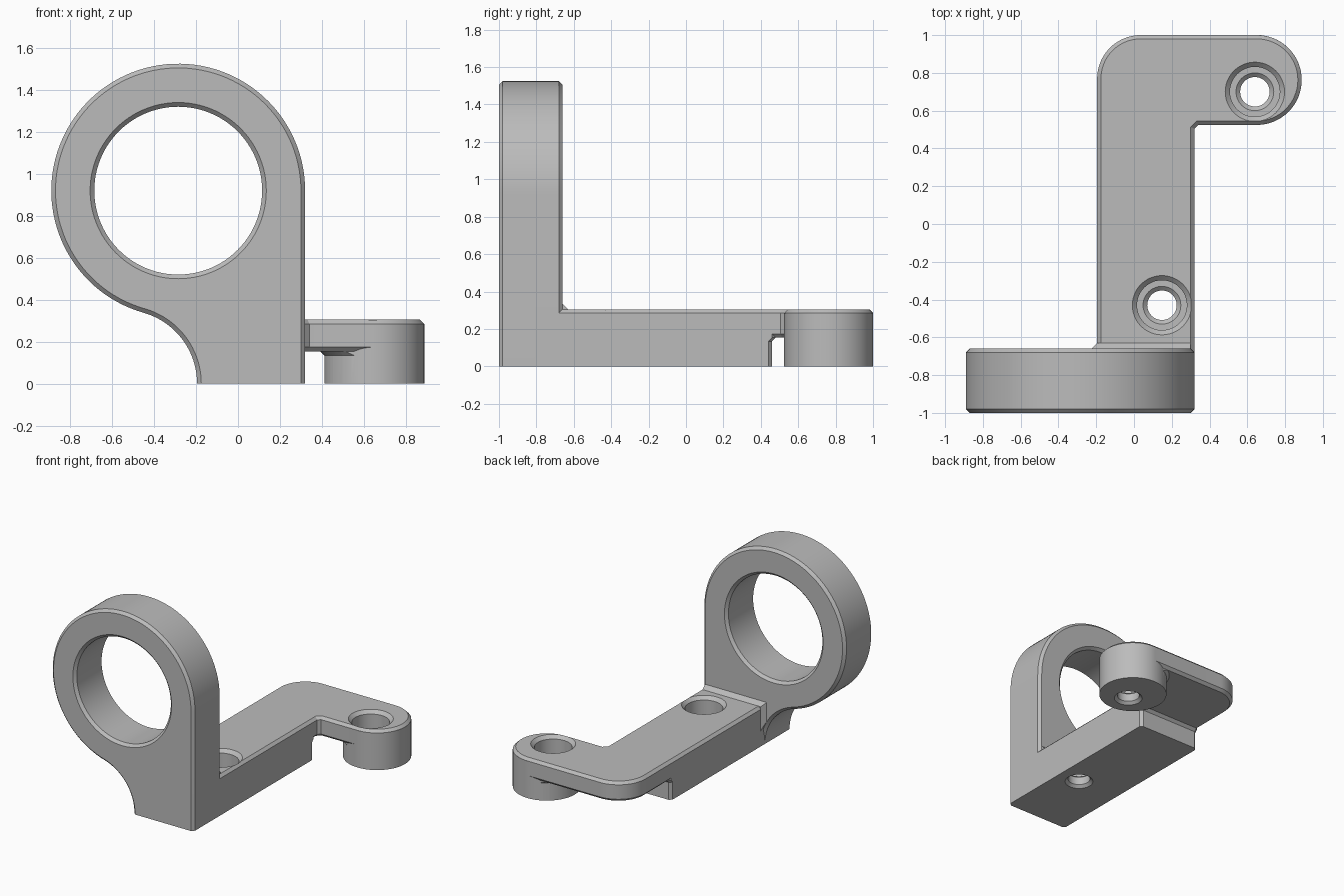
import bpy, bmesh
from math import sin, cos, pi, atan2
from mathutils import Vector

if "Cube" in bpy.data.objects:
    bpy.data.objects.remove(bpy.data.objects["Cube"])

LEFT, RIGHT = -0.195, 0.32          # sides of the arm
TOP, UNDER, C = 0.305, 0.154, 0.02  # slab top, slab underside, chamfer
FRONT, BACK = -1.0, -0.66           # faces of the ring plate
R, RING_Z = 0.605, 0.92
RING_X = RIGHT - R
BOSS, BOSS_R = (0.65, 0.7625), 0.2375


def arc(cx, cy, r, a, b, n):
    return [(cx + r * cos(a + (b - a) * i / n), cy + r * sin(a + (b - a) * i / n))
            for i in range(n + 1)]


def circle(cx, cy, r, n=64):
    return arc(cx, cy, r, 0, 2 * pi, n)[:-1]


def box(x0, y0, x1, y1):
    return [(x0, y0), (x1, y0), (x1, y1), (x0, y1)]


def inset(pts, d):
    """Move a counter-clockwise outline inwards by d with mitred corners."""
    out = []
    for i, p in enumerate(pts):
        p, a, b = Vector(p), Vector(pts[i - 1]), Vector(pts[(i + 1) % len(pts)])
        e, f = (p - a).normalized(), (b - p).normalized()
        n, m = Vector((e.y, -e.x)), Vector((f.y, -f.x))
        out.append(tuple(p - (n + m) * d / (1 + n.dot(m))))
    return out


def loft(name, levels, upright=False):
    """Solid through (height, outline) levels, along z or, if upright, along y."""
    bm = bmesh.new()
    loops = [[bm.verts.new((u, h, v) if upright else (u, v, h)) for u, v in pts]
             for h, pts in levels]
    for lo, hi in zip(loops, loops[1:]):
        for i in range(len(lo)):
            bm.faces.new((lo[i - 1], lo[i], hi[i], hi[i - 1]))
    bm.faces.new(loops[0])
    bm.faces.new(loops[-1])
    bmesh.ops.recalc_face_normals(bm, faces=bm.faces)
    mesh = bpy.data.meshes.new(name)
    bm.to_mesh(mesh)
    bm.free()
    ob = bpy.data.objects.new(name, mesh)
    bpy.context.collection.objects.link(ob)
    return ob


def combine(target, other, operation):
    mod = target.modifiers.new(operation.title(), 'BOOLEAN')
    mod.operation, mod.solver, mod.object = operation, 'EXACT', other
    bpy.context.view_layer.objects.active = target
    bpy.ops.object.modifier_apply(modifier=mod.name)
    bpy.data.objects.remove(other)


def chamfered(name, lo, hi, pts, upright=False):
    small = inset(pts, C)
    return loft(name, [(lo, small), (lo + C, pts), (hi - C, pts), (hi, small)], upright)


# Ring plate: round head, straight right side, concave foot on the left
foot_r = ((RING_X - LEFT) ** 2 + RING_Z ** 2 - R ** 2) / (2 * (R + LEFT - RING_X))
foot_x = LEFT - foot_r
t = atan2(RING_Z, RING_X - foot_x)
ring_pts = ([(LEFT, -0.1), (RIGHT, -0.1)]
            + arc(RING_X, RING_Z, R, 0, t + pi, 80)
            + arc(foot_x, 0, foot_r, t, 0, 24)[1:])
bracket = chamfered("ring_bracket", FRONT, BACK, ring_pts, True)
ground_cut = loft("ground_cutter", [(-0.5, box(-2, -2, 2, 2)), (0, box(-2, -2, 2, 2))])
combine(bracket, ground_cut, 'DIFFERENCE')

# Lower arm block, flaring into the slab underside at its back end
def block(y):
    return [(LEFT, -0.8), (RIGHT, -0.8), (RIGHT, y - C), (RIGHT - C, y),
            (LEFT + C, y), (LEFT, y - C)]


arm_block = loft("arm_block", [(0, block(0.46)), (UNDER - C, block(0.46)),
                               (UNDER, block(0.48)), (0.28, block(0.48))])

# L-shaped top slab with rounded end and corner
edge = BOSS[1] - BOSS_R
corner = 0.23
slab_pts = ([(LEFT, -0.8), (RIGHT, -0.8), (RIGHT, edge - C), (RIGHT + C, edge)]
            + arc(*BOSS, BOSS_R, -pi / 2, pi / 2, 32)
            + arc(LEFT + corner, 1 - corner, corner, pi / 2, pi, 20))
slab = chamfered("top_slab", UNDER, TOP, slab_pts)

# Round boss under the slab end, with a flared collar where they meet
boss_ring = circle(*BOSS, BOSS_R + 0.0005)
boss = loft("boss", [(0, boss_ring), (TOP - C, boss_ring)])
collar_wide = circle(*BOSS, BOSS_R + C)
collar = loft("boss_collar", [(0.1, circle(*BOSS, BOSS_R - 0.01)),
                              (UNDER - C, circle(*BOSS, BOSS_R)),
                              (UNDER, collar_wide), (0.2, collar_wide)])
small = inset(slab_pts, C)
combine(collar, loft("collar_limit", [(-0.1, small), (0.5, small)]), 'INTERSECT')

# Sloped joint between the ring plate and the arm
wide = box(LEFT - 0.03, 0.05, RIGHT + 0.03, TOP + 0.03)
joint = loft("arm_joint", [(-0.8, wide), (BACK, wide),
                           (BACK + 0.03, box(LEFT, 0.05, RIGHT, TOP))], True)
small = inset(ring_pts, C)
combine(joint, loft("joint_limit", [(-0.9, small), (-0.5, small)], True), 'INTERSECT')

for part in (arm_block, slab, boss, collar, joint):
    combine(bracket, part, 'UNION')

# Large chamfered bore through the ring
bore = [(FRONT - C, 0.44), (FRONT + C, 0.4), (BACK - C, 0.4), (BACK + C, 0.44)]
combine(bracket, loft("ring_bore", [(y, circle(RING_X, RING_Z, r, 96)) for y, r in bore],
                      True), 'DIFFERENCE')

# Two counterbored screw holes
screw = [(-C, 0.12), (C, 0.078), (0.08, 0.078), (0.1, 0.1), (0.1005, 0.132),
         (0.28, 0.132), (0.33, 0.182)]
for x, y in ((0.148, -0.43), (0.64, 0.7)):
    combine(bracket, loft("screw_hole", [(z, circle(x, y, r, 48)) for z, r in screw]),
            'DIFFERENCE')

# Plain grey finish, smooth curves, sharp chamfers
grey = bpy.data.materials.new("plain_grey")
grey.use_nodes = True
colour = (0.5, 0.5, 0.5, 1)
grey.diffuse_color = colour
grey.node_tree.nodes["Principled BSDF"].inputs["Base Color"].default_value = colour
bracket.data.materials.clear()
bracket.data.materials.append(grey)
for face in bracket.data.polygons:
    face.material_index = 0
bpy.ops.object.select_all(action='DESELECT')
bracket.select_set(True)
bpy.context.view_layer.objects.active = bracket
bpy.ops.object.shade_smooth_by_angle(angle=pi / 6)
